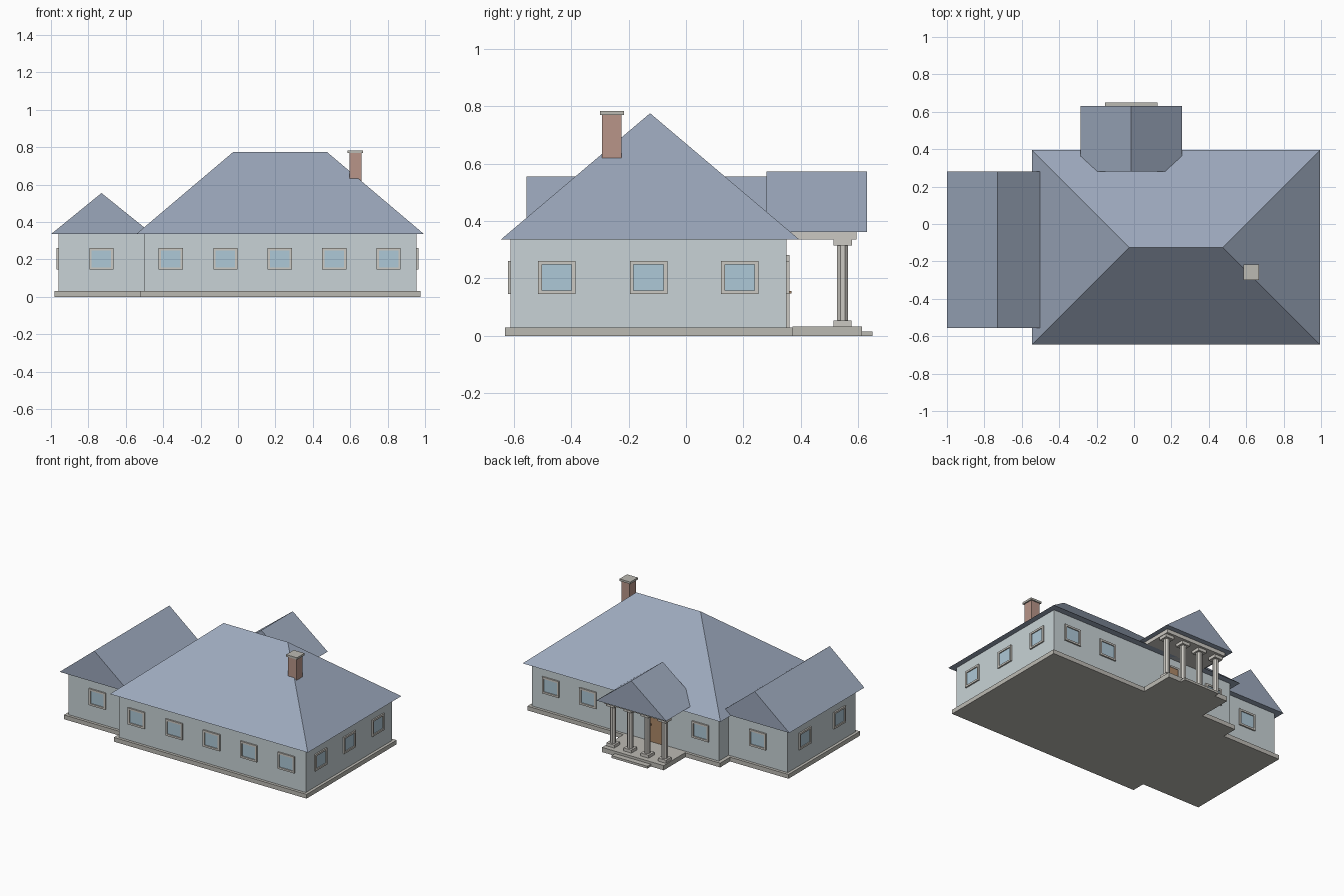
import bpy, bmesh, math
from mathutils import Matrix

if "Cube" in bpy.data.objects:
    bpy.data.objects.remove(bpy.data.objects["Cube"])


def material(name, r, g, b):
    m = bpy.data.materials.new(name)
    m.diffuse_color = (r, g, b, 1)
    m.use_nodes = True
    m.node_tree.nodes["Principled BSDF"].inputs["Base Color"].default_value = m.diffuse_color
    return m


ROOF = material("slate", 0.33, 0.39, 0.50)
WALL = material("plaster", 0.58, 0.65, 0.67)
STONE = material("stone", 0.50, 0.49, 0.45)
TRIM = material("trim", 0.60, 0.58, 0.54)
GLASS = material("glass", 0.42, 0.58, 0.68)
BRICK = material("brick", 0.48, 0.30, 0.25)
WOOD = material("wood", 0.42, 0.25, 0.14)


def make(name, bm, mat):
    bmesh.ops.recalc_face_normals(bm, faces=bm.faces)
    me = bpy.data.meshes.new(name)
    bm.to_mesh(me)
    bm.free()
    me.materials.append(mat)
    ob = bpy.data.objects.new(name, me)
    bpy.context.collection.objects.link(ob)
    return ob


def add_box(bm, x, y, z):
    vs = bmesh.ops.create_cube(bm, size=1)["verts"]
    for v in vs:
        v.co = [(a[0] + a[1]) / 2 + c * (a[1] - a[0]) for a, c in zip((x, y, z), v.co)]


def box(name, x, y, z, mat):
    bm = bmesh.new()
    add_box(bm, x, y, z)
    return make(name, bm, mat)


def prism(name, profile, y0, y1, mat):
    """Extrude an x-z profile along y."""
    bm = bmesh.new()
    f = bm.faces.new([bm.verts.new((x, y0, z)) for x, z in profile])
    new = bmesh.ops.extrude_face_region(bm, geom=[f])["geom"]
    bmesh.ops.translate(bm, vec=(0, y1 - y0, 0),
                        verts=[v for v in new if isinstance(v, bmesh.types.BMVert)])
    return make(name, bm, mat)


EAVE = 0.335
CX = -0.015   # portico centre line

# Foundations and walls
box("main_plinth", (-0.525, 0.975), (-0.63, 0.37), (0, 0.03), STONE)
box("wing_plinth", (-0.98, -0.525), (-0.535, 0.26), (0, 0.03), STONE)
box("main_walls", (-0.5, 0.955), (-0.61, 0.35), (0.03, EAVE), WALL)
box("wing_walls", (-0.96, -0.5), (-0.515, 0.24), (0.03, EAVE), WALL)

# Hipped main roof
bm = bmesh.new()
base = [bm.verts.new((x, y, EAVE)) for x, y in
        ((-0.545, -0.645), (0.995, -0.645), (0.995, 0.395), (-0.545, 0.395))]
left, right = (bm.verts.new((x, -0.125, 0.775)) for x in (-0.025, 0.475))
a, b, c, d = base
for f in ((d, c, b, a), (a, b, right, left), (b, c, right), (c, d, left, right), (d, a, left)):
    bm.faces.new(f)
make("main_roof", bm, ROOF)

# Gabled wing roof, ending where it meets the main roof
prism("wing_roof", [(-1.0, EAVE), (-0.5, EAVE), (-0.5, 0.37), (-0.73, 0.555)],
      -0.555, 0.28, ROOF)

# Portico
box("porch_floor", (CX - 0.24, CX + 0.24), (0.37, 0.612), (0, 0.033), STONE)
box("porch_step", (CX - 0.14, CX + 0.14), (0.612, 0.65), (0, 0.016), STONE)
box("porch_beam", (CX - 0.237, CX + 0.237), (0.35, 0.594), (EAVE, 0.361), TRIM)
prism("porch_roof", [(CX - 0.272, 0.361), (CX + 0.272, 0.361), (CX, 0.572)],
      0.28, 0.63, ROOF)
for i in range(4):
    x, y = CX + (i - 1.5) * 0.134, 0.545
    bm = bmesh.new()
    add_box(bm, (x - 0.031, x + 0.031), (y - 0.031, y + 0.031), (0.033, 0.054))
    add_box(bm, (x - 0.032, x + 0.032), (y - 0.032, y + 0.032), (0.314, EAVE))
    bmesh.ops.create_cone(bm, cap_ends=True, segments=8, radius1=0.0205, radius2=0.0205,
                          depth=0.26, matrix=Matrix.Translation((x, y, 0.184))
                          @ Matrix.Rotation(math.pi / 8, 4, "Z"))
    make("porch_column", bm, TRIM)

# Front door with frame and knob
box("door", (CX - 0.05, CX + 0.05), (0.35, 0.357), (0.03, 0.27), WOOD)
bm = bmesh.new()
for s in (-1, 1):
    xs = sorted((CX + s * 0.05, CX + s * 0.062))
    add_box(bm, xs, (0.35, 0.36), (0.03, 0.282))
add_box(bm, (CX - 0.05, CX + 0.05), (0.35, 0.36), (0.27, 0.282))
make("door_frame", bm, TRIM)
box("door_knob", (CX + 0.032, CX + 0.042), (0.357, 0.367), (0.147, 0.157), WOOD)

# Chimney
box("chimney", (0.595, 0.66), (-0.293, -0.224), (0.55, 0.769), BRICK)
box("chimney_cap", (0.585, 0.669), (-0.3, -0.216), (0.769, 0.783), STONE)


# Windows: built facing -y, then turned onto their wall
def window(x, y, turn):
    w, h, t, out = 0.065, 0.058, 0.013, -0.01
    frame, pane = bmesh.new(), bmesh.new()
    for s in (-1, 1):
        add_box(frame, sorted((s * (w - t), s * w)), (out, 0), (-h, h))
        add_box(frame, (t - w, w - t), (out, 0), sorted((s * (h - t), s * h)))
    add_box(pane, (t - w, w - t), (-0.003, 0), (t - h, h - t))
    place = Matrix.Translation((x, y, 0.203)) @ Matrix.Rotation(math.radians(turn), 4, "Z")
    for name, bm, mat in (("window_frame", frame, TRIM), ("window_pane", pane, GLASS)):
        make(name, bm, mat).matrix_world = place


for x in (-0.36, -0.067, 0.224, 0.515, 0.805):
    window(x, -0.61, 0)
for x in (-0.36, 0.515, 0.805):
    window(x, 0.35, 180)
for y in (-0.45, -0.13, 0.187):
    window(0.955, y, 90)
window(-0.73, -0.515, 0)
window(-0.73, 0.24, 180)
for y in (-0.33, 0.055):
    window(-0.96, y, -90)
